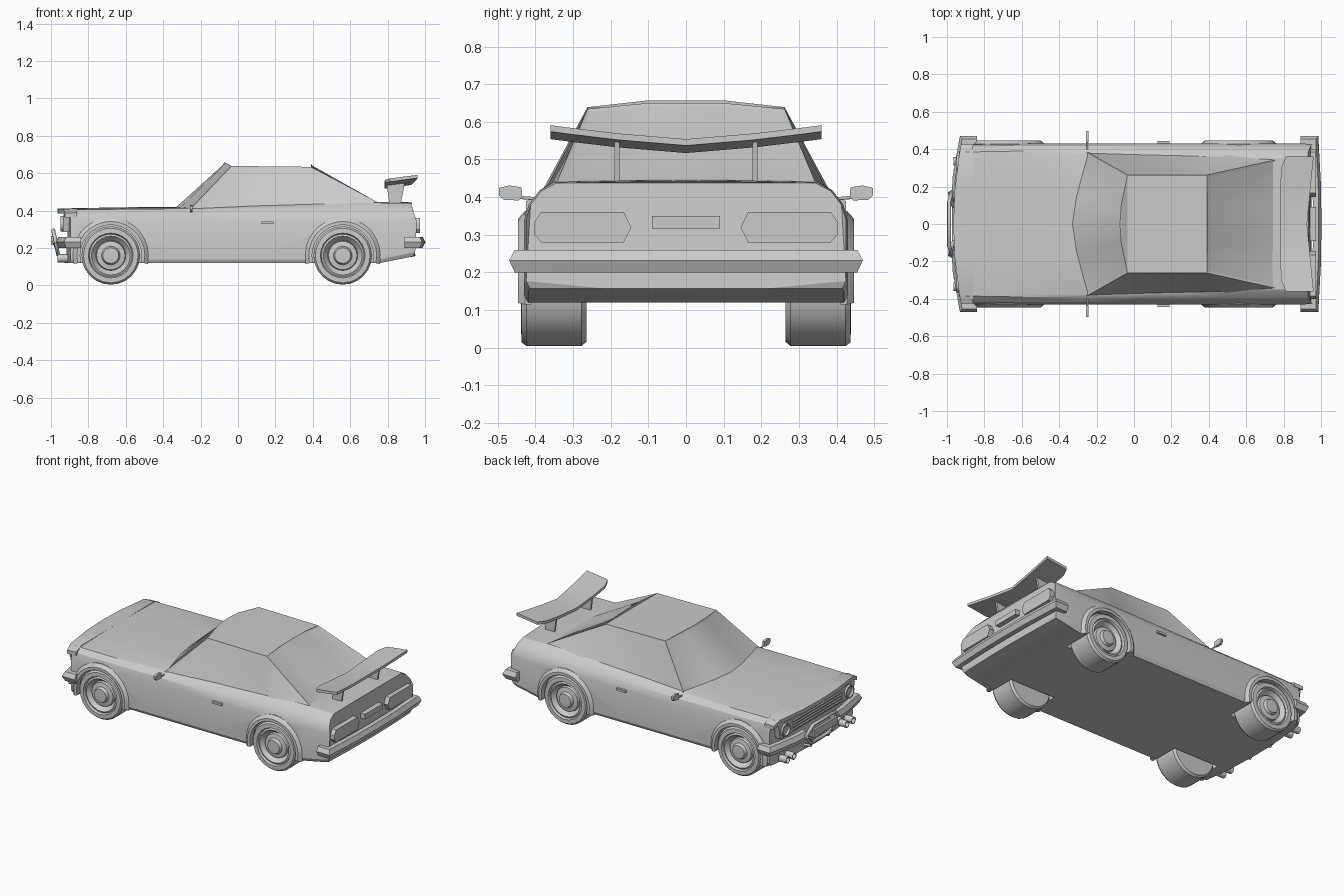
import bpy, bmesh
from math import sin, cos, pi, radians
from mathutils import Vector

if "Cube" in bpy.data.objects:
    bpy.data.objects.remove(bpy.data.objects["Cube"])


def finish(name, bm):
    bmesh.ops.recalc_face_normals(bm, faces=bm.faces)
    me = bpy.data.meshes.new(name)
    bm.to_mesh(me)
    bm.free()
    ob = bpy.data.objects.new(name, me)
    bpy.context.collection.objects.link(ob)
    return ob


def loft(name, rings, closed=True, loop=False, bm=None):
    """Skin a list of point rings; cap the ends unless the path loops."""
    own = bm is None
    bm = bm or bmesh.new()
    vs = [[bm.verts.new(p) for p in r] for r in rings]
    n = len(vs[0])
    for i in range(len(vs) if loop else len(vs) - 1):
        a, b = vs[i], vs[(i + 1) % len(vs)]
        for j in range(n if closed else n - 1):
            k = (j + 1) % n
            bm.faces.new((a[j], a[k], b[k], b[j]))
    if closed and not loop:
        bm.faces.new(vs[0])
        bm.faces.new(vs[-1])
    return finish(name, bm) if own else None


def mirror_ring(half):
    """Half section from y=0 to y=0 -> full closed ring."""
    return half + [(x, -y, z) for x, y, z in reversed(half[1:-1])]


def lathe(name, cx, cz, profile, side, seg=24, a0=0, a1=360):
    """Spin (radius, y) points about the axle line."""
    full = a1 - a0 == 360
    steps = seg if full else seg + 1
    rings = []
    for i in range(steps):
        a = radians(a0 + (a1 - a0) * i / seg)
        rings.append([(cx + r * cos(a), side * y, cz + r * sin(a)) for r, y in profile])
    bm = bmesh.new()
    loft(name, rings, closed=not full, loop=full, bm=bm)
    bmesh.ops.remove_doubles(bm, verts=bm.verts, dist=1e-5)
    return finish(name, bm)


def box(name, lo, hi):
    (x0, y0, z0), (x1, y1, z1) = lo, hi
    return loft(name, [[(x, y0, z0), (x, y1, z0), (x, y1, z1), (x, y0, z1)] for x in (x0, x1)])


def plate(name, yz, x0, x1):
    return loft(name, [[(x, y, z) for y, z in yz] for x in (x0, x1)])


def tube(name, pts, r, cyclic=False, res=1):
    cu = bpy.data.curves.new(name, 'CURVE')
    cu.dimensions = '3D'
    cu.bevel_depth, cu.bevel_resolution, cu.use_fill_caps = r, res, True
    sp = cu.splines.new('POLY')
    sp.points.add(len(pts) - 1)
    for q, p in zip(sp.points, pts):
        q.co = (*p, 1)
    sp.use_cyclic_u = cyclic
    ob = bpy.data.objects.new(name, cu)
    bpy.context.collection.objects.link(ob)
    return ob


# Lower body: lofted sections; each has bottom z, crown z, deck edge (y, z)
def section(x, zb, zt, ey, ez, w=0.43, xs=None):
    yz = [(0, zb), (w * .5, zb), (w - .01, zb), (w, zb + .02), (w, .34), (w - .012, .38),
          (w - .04, .406 + (ez - .405) * .3), (ey, ez), (.18, (zt + ez) / 2 + .001), (0, zt)]
    return mirror_ring([((xs(y, z) if xs else x), y, z) for y, z in yz])


def nose(y, z):
    return -.93 + .035 * (y / .43) ** 2


def tail(y, z):
    return .968 - .012 * (y / .43) ** 2 - max(0, z - .34) * .35 - max(0, .2 - z) * .4


body = loft("body", [
    section(0, .12, .412, .375, .407, .425, nose),
    section(-.6, .12, .418, .375, .410),
    section(-.28, .12, .420, .375, .412),
    section(.1, .12, .435, .365, .428),
    section(.5, .12, .447, .352, .442),
    section(.76, .12, .447, .35, .442),
    section(.91, .15, .445, .35, .44),
    section(0, .157, .442, .345, .437, .425, tail)])

# Wheel wells cut out of the body
WHEELS, WZ = (-.68, .56), .16
for wx in WHEELS:
    for s in (1, -1):
        bm = bmesh.new()
        loft("", [[(wx + .168 * cos(i * pi / 12), s * y, WZ + .168 * sin(i * pi / 12))
                   for i in range(24)] for y in (.25, .5)], bm=bm)
        cut = finish("wheel_well_cutter", bm)
        cut.hide_render = True
        m = body.modifiers.new("well", 'BOOLEAN')
        m.operation, m.object, m.solver = 'DIFFERENCE', cut, 'EXACT'
        bpy.context.view_layer.objects.active = body
        bpy.ops.object.modifier_apply(modifier=m.name)
        bpy.data.objects.remove(cut)

# Wheels and flares
TYRE = [(0, .265), (.145, .265), (.156, .278), (.156, .424), (.146, .437), (.12, .438),
        (.114, .425), (.104, .43), (.08, .40), (.076, .415), (.05, .42), (.042, .438), (0, .44)]
FLARE = [(.164, .41), (.164, .446), (.182, .446), (.19, .44), (.203, .428), (.203, .41)]
for wx in WHEELS:
    for s in (1, -1):
        lathe("wheel", wx, WZ, TYRE, s)
        lathe("wheel_flare", wx, WZ, FLARE, s, 16, -13, 193)

# Cabin: base ring to roof ring, glass regions inset
base = [(-.345, 0, .412), (-.32, .15, .412), (-.265, .392, .398), (.49, .37, .428), (.765, .345, .436), (.765, .1, .44), (.765, 0, .44)]
roof = [(-.075, 0, .657), (-.068, .1, .657), (-.035, .262, .639), (.39, .262, .634), (.39, .262, .634), (.39, .1, .65), (.39, 0, .65)]
bm = bmesh.new()
B, R = mirror_ring(base), mirror_ring(roof)
bv = [bm.verts.new(p) for p in B]
rv = [bm.verts.new(p) for p in R]
n = len(bv)
walls = [bm.faces.new((bv[i], bv[(i + 1) % n], rv[(i + 1) % n], rv[i])) for i in range(n)]
for i in range(6):
    j, k = (n - i) % n, n - i - 1
    bm.faces.new((rv[i], rv[i + 1], rv[k], rv[j]) if i else (rv[0], rv[1], rv[n - 1]))  if i < 5 else bm.faces.new((rv[5], rv[6], rv[7]))
bmesh.ops.recalc_face_normals(bm, faces=bm.faces)
for ids in ((0, 1, n - 1, n - 2), (2,), (n - 3,), (4, 5, 6, 7)):
    bmesh.ops.inset_region(bm, faces=[walls[i] for i in ids], thickness=.014, depth=-.005, use_even_offset=True)
bmesh.ops.remove_doubles(bm, verts=bm.verts, dist=1e-5)
bmesh.ops.dissolve_degenerate(bm, edges=bm.edges, dist=1e-5)
finish("cabin", bm)

# Hood lip over the grille
rings = []
for y in (-.425, -.375, -.18, 0, .18, .375, .425):
    xf, d = -.966 + .042 * (y / .43) ** 2, (.022 if abs(y) > .4 else 0)
    rings.append([(xf, y, .385 - d), (xf, y, .41 - d - .004 * abs(y)), (-.86, y, .413 - d - .004 * abs(y)), (-.86, y, .385 - d)])
loft("hood_lip", rings)

# Bumpers: pointed section swept along a wrapping path
HEX = [(0, .2), (.03, .2), (.045, .232), (.03, .26), (0, .26)]


def bumper(name, path):
    loft(name, [[(x + dx * o, y + dy * o, z) for o, z in HEX] for x, y, dx, dy in path])


half = [(.89, .425, 0, 1), (.945, .425, .9, 1), (.955, .2, 1, 0)]
bumper("rear_bumper", half + [(.957, 0, 1, 0)] + [(x, -y, dx, -dy) for x, y, dx, dy in reversed(half)])
for s in (1, -1):
    bumper("front_bumper", [(-.84, s * .425, 0, s), (-.895, s * .425, -.8, s), (-.925, s * .25, -1, 0), (-.93, s * .14, -1, 0)])

# Grille, headlights, lower lamps
plate("grille_frame", [(-.37, .285), (.37, .285), (.39, .375), (-.39, .375)], -.935, -.89)
for i in range(4):
    z = .298 + .018 * i
    box("grille_bar", (-.945, -.25, z), (-.92, .25, z + .007))


def lamp(name, x, y, z, r, d):
    loft(name, [[(x + o, y + q * cos(i * pi / 8), z + q * sin(i * pi / 8)) for i in range(16)]
                for o, q in ((0, r), (-d, r), (-d, r * .8), (-d * .6, r * .7))])


for s in (1, -1):
    lamp("headlight", -.90, s * .325, .33, .042, .048)
    for y in (.27, .335):
        lamp("lower_lamp", -.91, s * y, .145, .022, .055)
    # Centre guard struts
    tube("guard_strut", [(-.985, s * .17, .235), (-.97, s * .1, .2), (-.955, s * .09, .145), (-.90, s * .09, .135)], .01)
tube("front_guard", [(-.988, -.115, .295), (-.988, .115, .295), (-.975, .17, .235), (-.962, .1, .165),
                     (-.962, -.1, .165), (-.975, -.17, .235)], .011, True)
box("front_plate", (-1.0, -.12, .215), (-.985, .12, .265))

# Tail lights and rear plate
for s in (1, -1):
    plate("tail_light", [(s * y, z) for y, z in ((.145, .32), (.165, .36), (.385, .36), (.402, .335), (.402, .3), (.385, .28), (.165, .28))], .94, .972)
box("rear_plate", (.94, -.09, .317), (.973, .09, .35))

# Rear wing with swept, raised tips
rings = []
for y in (-.36, -.3, -.18, 0, .18, .3, .36):
    t = abs(y) / .36
    h, xf = .037 * t ** 1.3, .782 + .03 * max(0, t - .8) * 5
    xb = .925 + .035 * t
    rings.append([(xf, y, .517 + h), (xb, y, .537 + h), (xb, y, .554 + h), (xf, y, .535 + h)])
loft("rear_wing", rings)
for s in (1, -1):
    loft("wing_post", [[(x, y, z) for x, z in ((.81, .435), (.87, .435), (.892, .55), (.795, .538))]
                       for y in (s * .177, s * .19)])
    # Mirrors and door handles
    loft("side_mirror", [[(x, s * y, z) for y, z in ((.435, .4), (.445, .391), (.485, .393), (.497, .405), (.497, .424), (.47, .431), (.437, .426))]
                         for x in (-.257, -.242)])
    tube("mirror_stalk", [(-.25, s * .395, .395), (-.25, s * .45, .40)][::-1] if s > 0 else [(-.25, -.395, .395), (-.25, -.45, .40)], .005)
    box("door_handle", (.125, s * .42, .328), (.19, s * .443, .342))

# Smooth shading with sharp edges kept
for ob in bpy.data.objects:
    ob.select_set(ob.type == 'MESH')
bpy.context.view_layer.objects.active = body
bpy.ops.object.shade_smooth_by_angle(angle=radians(25))
